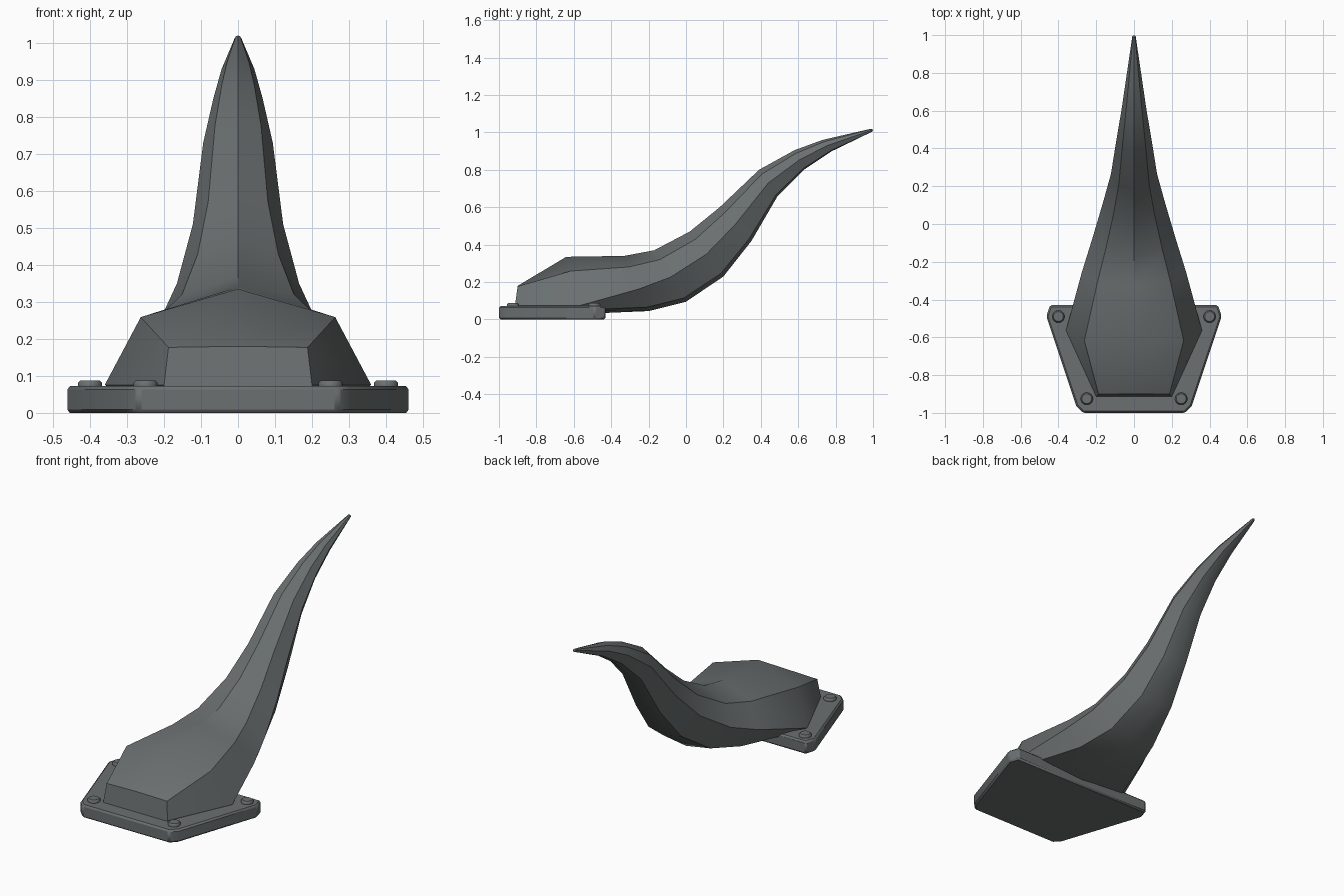
import bpy, bmesh

if "Cube" in bpy.data.objects:
    bpy.data.objects.remove(bpy.data.objects["Cube"])

metal = bpy.data.materials.new("dark grey metal")
metal.diffuse_color = (0.145, 0.16, 0.16, 1)
metal.use_nodes = True
metal.node_tree.nodes["Principled BSDF"].inputs["Base Color"].default_value = metal.diffuse_color


def finish(name, bm, angle, bevel=0):
    bmesh.ops.recalc_face_normals(bm, faces=bm.faces)
    me = bpy.data.meshes.new(name)
    bm.to_mesh(me)
    bm.free()
    me.materials.append(metal)
    ob = bpy.data.objects.new(name, me)
    bpy.context.collection.objects.link(ob)
    if bevel:
        mod = ob.modifiers.new("edge bevel", 'BEVEL')
        mod.width = bevel
        mod.segments = 1
        mod.limit_method = 'ANGLE'
    bpy.ops.object.select_all(action='DESELECT')
    ob.select_set(True)
    bpy.context.view_layer.objects.active = ob
    bpy.ops.object.shade_smooth_by_angle(angle=angle)
    return ob


# Horn rings: top y, top z, bottom y, bottom z, half width,
# shoulder drop, shoulder width, drop of the widest point, underside width
rings = [
    (-0.90, 0.18, -0.92, 0.03, 0.20, 0.02, 0.94, 0.7, 0.95),
    (-0.64, 0.335, -0.55, 0.03, 0.36, 0.25, 0.73, 0.85, 0.9),
    (-0.33, 0.34, -0.20, 0.045, 0.275, 0.20, 0.70, 0.6, 0.72),
    (-0.17, 0.37, 0.00, 0.095, 0.222, 0.18, 0.68, 0.52, 0.65),
    (0.02, 0.47, 0.20, 0.23, 0.165, 0.17, 0.66, 0.5, 0.62),
    (0.18, 0.60, 0.35, 0.42, 0.122, 0.16, 0.66, 0.5, 0.62),
    (0.39, 0.80, 0.49, 0.66, 0.094, 0.16, 0.66, 0.5, 0.62),
    (0.58, 0.905, 0.63, 0.80, 0.066, 0.16, 0.66, 0.5, 0.62),
    (0.73, 0.96, 0.78, 0.90, 0.044, 0.16, 0.66, 0.5, 0.62),
    (0.99, 1.02, 0.997, 1.005, 0.009, 0.16, 0.66, 0.5, 0.62),
]
bm = bmesh.new()
loops = []
for ty, tz, by, bz, w, fs, ss, fw, sb in rings:
    half = [(ss, fs), (1, fw), (sb, 0.93)]
    ring = [(0, 0)] + half + [(0, 1)] + [(-x, f) for x, f in reversed(half)]
    loops.append([bm.verts.new((x * w, ty + (by - ty) * f, tz + (bz - tz) * f))
                  for x, f in ring])
for a, b in zip(loops, loops[1:]):
    n = len(a)
    for i in range(n):
        j = (i + 1) % n
        bm.faces.new((a[i], a[j], b[j], b[i]))
bm.faces.new(loops[0])
tip = bm.verts.new((0, 1.0, 1.014))
for i in range(n):
    bm.faces.new((loops[-1][i], loops[-1][(i + 1) % n], tip))
finish("horn", bm, 0.6)

# Mounting plate: trapezoid with clipped corners
right = [(0.27, -1.0), (0.305, -0.965), (0.464, -0.49), (0.445, -0.43)]
outline = right + [(-x, y) for x, y in reversed(right)]
bm = bmesh.new()
face = bm.faces.new([bm.verts.new((x, y, 0)) for x, y in outline])
up = bmesh.ops.extrude_face_region(bm, geom=[face])
bmesh.ops.translate(bm, vec=(0, 0, 0.072),
                    verts=[v for v in up["geom"] if isinstance(v, bmesh.types.BMVert)])
finish("mounting_plate", bm, 0.5, 0.009)

# Bolt heads
for x, y in ((0.40, -0.49), (-0.40, -0.49), (0.25, -0.925), (-0.25, -0.925)):
    bm = bmesh.new()
    bmesh.ops.create_cone(bm, cap_ends=True, segments=10, radius1=0.034,
                          radius2=0.034, depth=0.03)
    bmesh.ops.translate(bm, verts=bm.verts, vec=(x, y, 0.073))
    finish("bolt_head", bm, 0.7, 0.007)
